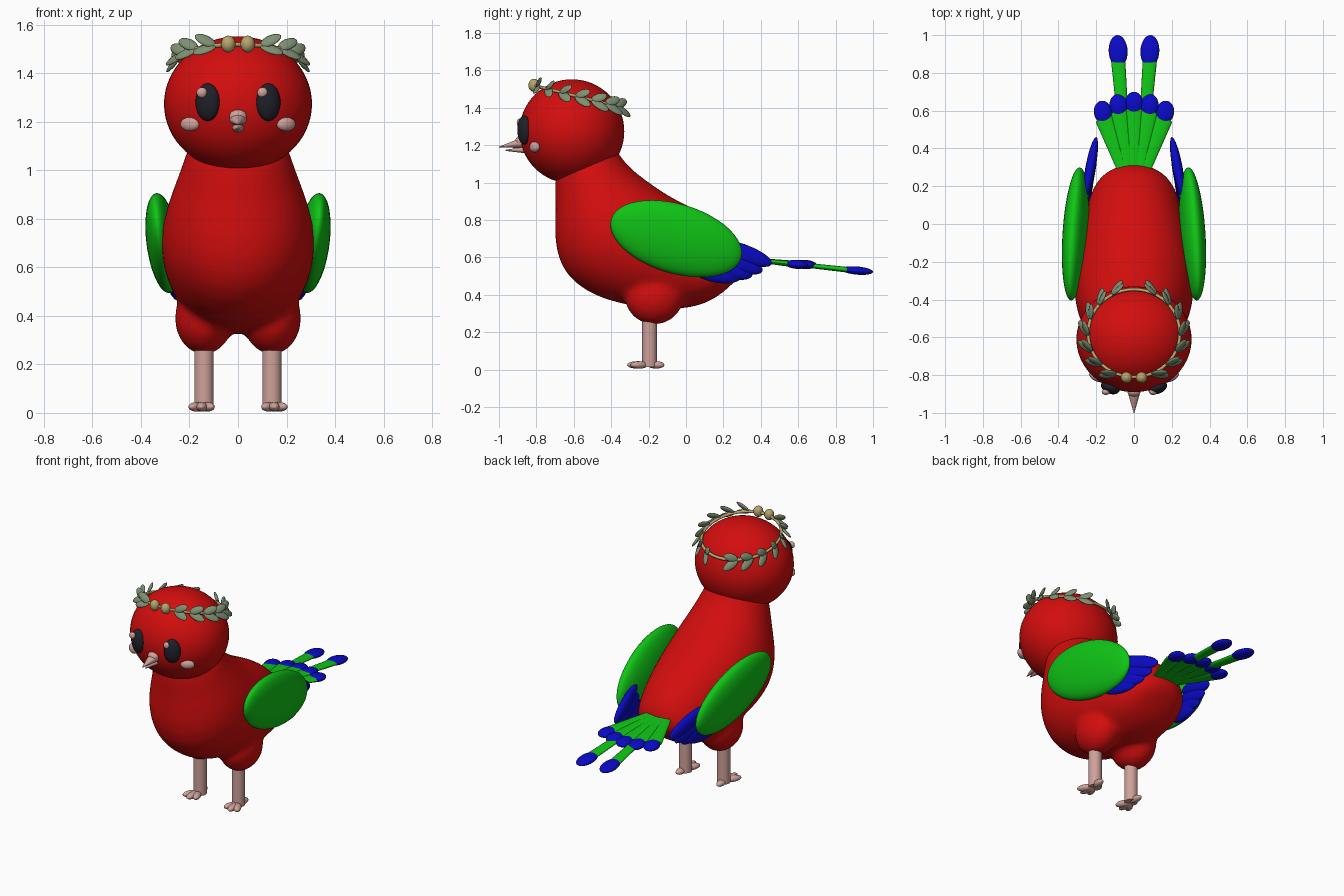
import bpy, bmesh, math
from mathutils import Vector, Matrix

cube = bpy.data.objects.get("Cube")
if cube:
    bpy.data.objects.remove(cube, do_unlink=True)


def material(name, r, g, b):
    m = bpy.data.materials.new(name)
    m.use_nodes = True
    m.diffuse_color = (r, g, b, 1)
    m.node_tree.nodes["Principled BSDF"].inputs["Base Color"].default_value = (r, g, b, 1)
    return m


RED = material("red plumage", .65, .004, .004)
GREEN = material("green feather", .005, .56, .008)
BLUE = material("blue feather", .003, .003, .58)
PINK = material("pale pink", .62, .36, .32)
BLACK = material("eye black", .014, .014, .022)
SAGE = material("sage leaf", .21, .28, .17)
GOLD = material("golden twig", .48, .37, .15)


def finish(name, bm, mat):
    bmesh.ops.recalc_face_normals(bm, faces=bm.faces)
    mesh = bpy.data.meshes.new(name)
    bm.to_mesh(mesh)
    bm.free()
    mesh.materials.append(mat)
    ob = bpy.data.objects.new(name, mesh)
    bpy.context.collection.objects.link(ob)
    for p in mesh.polygons:
        p.use_smooth = True
    return ob


def frame(start, end, width, thick, normal, length):
    """Matrix whose z runs from start to end and whose x is the thin direction."""
    a, b = Vector(start), Vector(end)
    d = (b - a).normalized()
    n = Vector(normal)
    n = (n - d * n.dot(d)).normalized()
    w = d.cross(n)
    m = Matrix((n * thick, w * width, d * length)).transposed().to_4x4()
    m.translation = (a + b) / 2
    return m


def blob(name, start, end, width, thick, normal, mat, seg=24):
    bm = bmesh.new()
    half = (Vector(end) - Vector(start)).length / 2
    bmesh.ops.create_uvsphere(bm, u_segments=seg, v_segments=seg * 2 // 3, radius=1,
                              matrix=frame(start, end, width, thick, normal, half))
    return finish(name, bm, mat)


def cone(name, start, end, r1, r2, flat, normal, mat):
    bm = bmesh.new()
    depth = (Vector(end) - Vector(start)).length
    bmesh.ops.create_cone(bm, cap_ends=True, segments=20, radius1=r1, radius2=r2, depth=depth,
                          matrix=frame(start, end, 1, flat, normal, 1))
    ob = finish(name, bm, mat)
    bpy.context.view_layer.objects.active = ob
    bpy.ops.object.select_all(action='DESELECT')
    ob.select_set(True)
    bpy.ops.object.shade_smooth_by_angle(angle=math.radians(45))
    return ob


UP, FRONT, SIDE = (0, 0, 1), (0, -1, 0), (1, 0, 0)

# Body: oval sections from neck to rump (front y, z, back y, z, half width)
sections = [
    (-.67, 1.12, -.40, 1.24, .17), (-.71, 1.02, -.36, 1.15, .21),
    (-.695, .88, -.29, 1.07, .245), (-.71, .71, -.20, 1.005, .29),
    (-.68, .56, -.10, .935, .318), (-.60, .455, 0, .885, .32),
    (-.45, .37, .10, .835, .305), (-.25, .33, .20, .77, .275),
    (-.05, .315, .27, .70, .245), (.10, .345, .31, .63, .205),
    (.20, .41, .32, .57, .14), (.28, .49, .315, .53, .05)]
bm = bmesh.new()
rings = []
N = 24
for fy, fz, by, bz, w in sections:
    f, b = Vector((0, fy, fz)), Vector((0, by, bz))
    ring = []
    for i in range(N):
        t = math.tau * i / N
        ring.append(bm.verts.new((f + b) / 2 + (f - b) / 2 * math.cos(t)
                                 + Vector((w * math.sin(t), 0, 0))))
    rings.append(ring)
for a, b in zip(rings, rings[1:]):
    for i in range(N):
        j = (i + 1) % N
        bm.faces.new((a[i], a[j], b[j], b[i]))
bm.faces.new(rings[0])
bm.faces.new(rings[-1])
# Thighs are fused into the body
for s in (-1, 1):
    bmesh.ops.create_uvsphere(bm, u_segments=24, v_segments=16, radius=1, matrix=frame(
        (s * .14, -.17, .24), (s * .14, -.17, .54), .16, .122, SIDE, .15))
body = finish("body", bm, RED)
body.modifiers.new("round", 'SUBSURF').levels = 1
fuse = body.modifiers.new("fuse", 'REMESH')
fuse.mode = 'VOXEL'
fuse.voxel_size = .018
fuse.use_smooth_shade = True
soft = body.modifiers.new("soften", 'SMOOTH')
soft.factor = .5
soft.iterations = 8

# Head and beak
blob("head", (0, -.61, .995), (0, -.61, 1.552), .305, .28, FRONT, RED, 48)
cone("upper_beak", (0, -.86, 1.215), (0, -1, 1.19), .042, .002, .75, UP, PINK)
cone("lower_beak", (0, -.86, 1.175), (0, -.965, 1.172), .026, .004, .7, UP, PINK)
blob("beak_base", (-.036, -.885, 1.222), (.036, -.885, 1.222), .028, .028, UP, PINK)

for s, side in ((-1, "right_"), (1, "left_")):
    def P(x, y, z):
        return (s * x, y, z)

    # Face
    blob(side + "eye", P(.125, -.865, 1.203), P(.125, -.865, 1.358), .052, .034,
         P(.4, -1, 0), BLACK)
    hx = s * .125 - .024
    blob(side + "eye_glint", (hx, -.889, 1.298), (hx, -.889, 1.342), .022, .016, FRONT, PINK, 16)
    blob(side + "cheek", P(.16, -.83, 1.19), P(.236, -.79, 1.19), .029, .022,
         P(.6, -1, 0), PINK)

    # Wing with a fan of flight feathers
    blob(side + "wing", P(.335, -.40, .805), P(.285, .295, .595), .186, .066,
         P(1, 0, -.09), GREEN, 36)
    for i, (bx, by, bz, tx, ty, tz) in enumerate((
            (.26, .14, .68, .20, .46, .565), (.265, .11, .625, .205, .41, .527),
            (.27, .08, .575, .215, .355, .503), (.275, .04, .535, .225, .295, .493))):
        blob(side + "flight_feather_%d" % (i + 1), P(bx, by, bz), P(tx, ty, tz),
             .05, .027, P(1, .2, 0), BLUE, 16)

    # Leg and toes
    cone(side + "leg", P(.14, -.195, .015), P(.14, -.195, .30), .04, .04, 1, SIDE, PINK)
    for i, (tx, ty) in enumerate(((.105, -.295), (.152, -.315), (.197, -.295), (.15, -.115))):
        blob(side + "toe_%d" % (i + 1), P(.145, -.205, .025), P(tx, ty, .025),
             .024, .02, UP, PINK, 16)

    # Long tail feather
    cone(side + "long_tail_feather", P(.035, .26, .60), P(.085, .88, .532), .022, .038, .4,
         UP, GREEN)
    blob(side + "long_tail_tip", P(.08, .83, .537), P(.088, 1, .522), .05, .022, UP, BLUE)

# Short tail fan
for i in range(-2, 3):
    tx, ty = .083 * i, .655 - .012 * i * i
    cone("short_tail_feather_%d" % (i + 3), (.022 * i, .24, .60), (tx * .95, ty - .05, .565),
         .024, .048, .32, UP, GREEN)
    blob("short_tail_tip_%d" % (i + 3), (tx * .93, ty - .075, .567), (tx * 1.05, ty + .045, .558),
         .048, .024, UP, BLUE)


# Wreath: tilted twig ring, paired leaves and two berries
def on_ring(a, grow=0):
    y = -.578 - (.232 + grow) * math.cos(a)
    return Vector(((.243 + grow) * math.sin(a), y, 1.46 - .25 * (y + .578)))


bm = bmesh.new()
loops = []
for i in range(48):
    a = math.tau * i / 48
    c = on_ring(a)
    out = (on_ring(a, .1) - c).normalized()
    loops.append([bm.verts.new(c + .009 * (out * math.cos(k * math.tau / 8)
                 + Vector(UP) * math.sin(k * math.tau / 8))) for k in range(8)])
for i in range(48):
    a, b = loops[i], loops[(i + 1) % 48]
    for k in range(8):
        bm.faces.new((a[k], a[(k + 1) % 8], b[(k + 1) % 8], b[k]))
finish("wreath_twig", bm, GOLD)

for s, side in ((-1, "right_"), (1, "left_")):
    blob(side + "berry", (s * .04, -.813, 1.485), (s * .04, -.813, 1.555), .03, .03, FRONT, GOLD, 16)
    for i in range(7):
        a = s * math.radians(22 + i * 21.5)
        root = on_ring(a)
        along = (on_ring(a + s * .1) - root).normalized()
        out = (on_ring(a, .1) - root).normalized()
        for lift, spread, name in ((.045, .025, "upper"), (-.035, .05, "lower")):
            tip = root + along * .085 + out * spread + Vector((0, 0, lift))
            blob("%s%s_leaf_%d" % (side, name, i + 1), root, tip, .025, .01,
                 out + Vector((0, 0, .6)), SAGE, 10)
